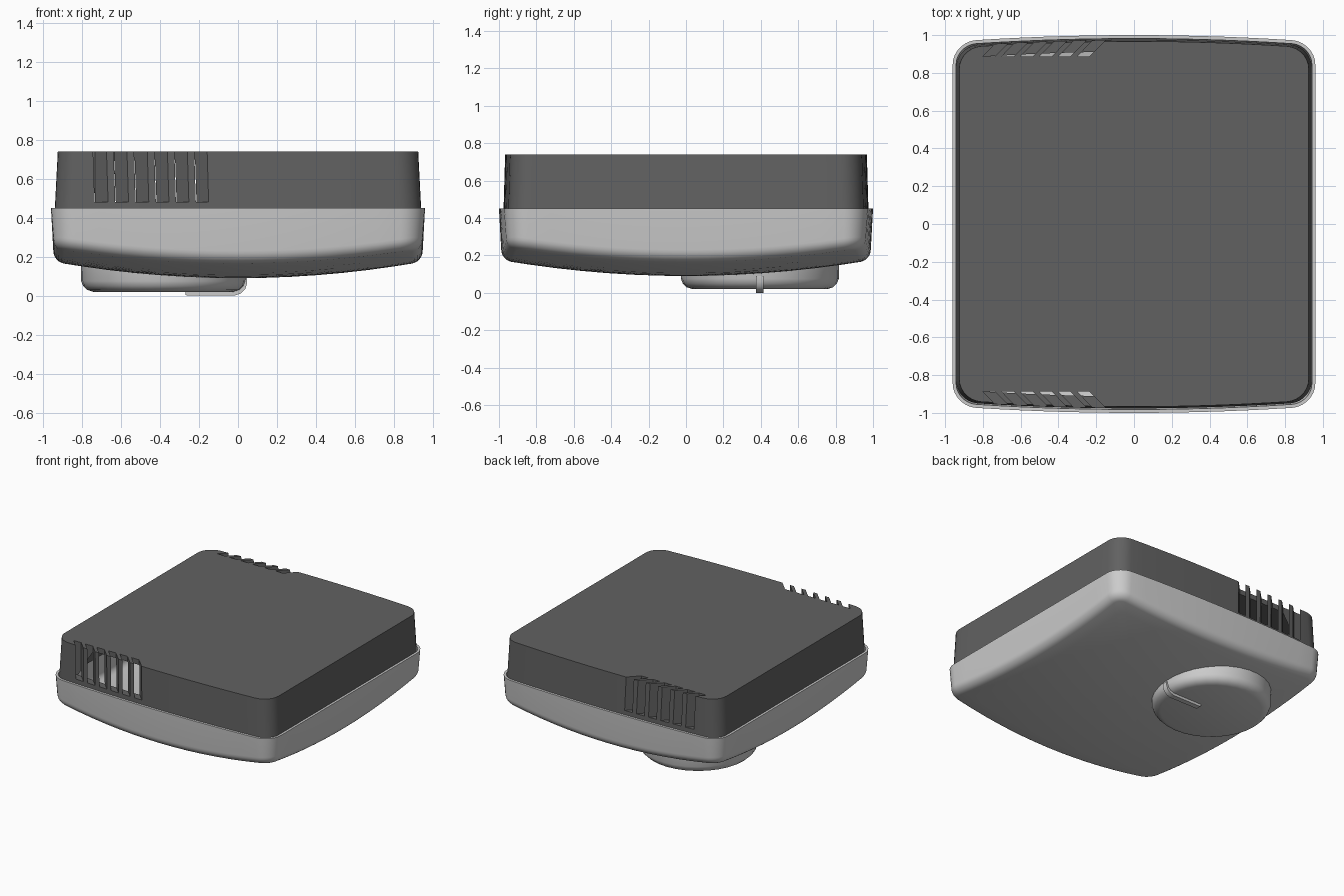
import bpy, bmesh, math
from math import sin, cos, pi

cube = bpy.data.objects.get("Cube")
if cube:
    bpy.data.objects.remove(cube, do_unlink=True)

EDGE, ARC = 14, 7          # segments per side and per corner


def material(name, value):
    m = bpy.data.materials.new(name)
    m.use_nodes = True
    color = (value, value, value, 1)
    m.diffuse_color = color
    m.node_tree.nodes["Principled BSDF"].inputs["Base Color"].default_value = color
    return m


def outline(hx, hy, r, bow=0.035):
    """Rounded rectangle whose front and back sides bulge outward."""
    pts = []
    for k, (sx, sy) in enumerate([(1, 1), (-1, 1), (-1, -1), (1, -1)]):
        cx, cy = sx * (hx - r), sy * (hy - r)
        for i in range(ARC + 1):
            a = (k + i / ARC) * pi / 2
            pts.append((cx + r * cos(a), cy + r * sin(a)))
        nx, ny = [(-1, 1), (-1, -1), (1, -1), (1, 1)][k]
        a = (k + 1) * pi / 2
        x0, y0 = pts[-1]
        x1, y1 = nx * (hx - r) + r * cos(a), ny * (hy - r) + r * sin(a)
        for i in range(1, EDGE):
            t = i / EDGE
            pts.append((x0 + (x1 - x0) * t, y0 + (y1 - y0) * t))
    return [(x, y * (1 - bow * (x / hx) ** 2)) for x, y in pts]


def make_object(name, bm, mat=None, angle=30):
    bmesh.ops.recalc_face_normals(bm, faces=bm.faces)
    me = bpy.data.meshes.new(name)
    bm.to_mesh(me)
    bm.free()
    ob = bpy.data.objects.new(name, me)
    bpy.context.collection.objects.link(ob)
    if mat:
        me.materials.append(mat)
    if angle:
        smooth(ob, angle)
    return ob


def smooth(ob, angle):
    bpy.ops.object.select_all(action='DESELECT')
    ob.select_set(True)
    bpy.context.view_layer.objects.active = ob
    bpy.ops.object.shade_smooth_by_angle(angle=math.radians(angle))


def skin(rings):
    """Bridge rings of equal point count and cap both ends."""
    bm = bmesh.new()
    loops = [[bm.verts.new(p) for p in ring] for ring in rings]
    n = len(loops[0])
    for a, b in zip(loops, loops[1:]):
        for i in range(n):
            j = (i + 1) % n
            bm.faces.new((a[i], a[j], b[j], b[i]))
    bm.faces.new(loops[0])
    bm.faces.new(loops[-1])
    return bm


def prism(bm, pts, offset):
    """Extrude a polygon of 3D points along an offset."""
    a = [bm.verts.new(p) for p in pts]
    b = [bm.verts.new([c + d for c, d in zip(p, offset)]) for p in pts]
    bm.faces.new(a)
    bm.faces.new(b)
    for i in range(len(pts)):
        j = (i + 1) % len(pts)
        bm.faces.new((a[i], a[j], b[j], b[i]))


dark = material("dark_grey", 0.12)


# Front cover: thin shell with a domed face and rounded rim
def dome(x, y):
    return 0.09 + 0.094 * x * x + 0.087 * y * y


def cover_side(inset, radius, lift):
    def ring(d):
        return outline(0.96 - d, 1.0 - d, 0.125 - d)
    rings = [[(x, y, 0.45) for x, y in ring(inset)]]
    for i in range(7):
        a = i / 6 * pi / 2
        d = inset + 0.012 + radius * (1 - cos(a))
        rise = lift + radius * (1 - sin(a))
        rings.append([(x, y, dome(x, y) + rise) for x, y in ring(d)])
    edge = ring(inset + 0.012 + radius)
    for s in (0.9, 0.75, 0.6, 0.45, 0.3, 0.15, 0.04):
        rings.append([(x * s, y * s, dome(x * s, y * s) + lift) for x, y in edge])
    return rings


make_object("front_cover",
            skin(cover_side(0, 0.055, 0)[::-1] + cover_side(0.018, 0.04, 0.03)))

# Back housing: open box with tapered walls
WALL = 0.062


def housing_ring(hx, hy, z, d=0):
    return [(x, y, z) for x, y in outline(hx - d, hy - d, 0.115 - d)]


housing = make_object("back_housing", skin([
    housing_ring(0.925, 0.967, 0.74),
    housing_ring(0.941, 0.976, 0.43),
    housing_ring(0.941, 0.976, 0.43, WALL),
    housing_ring(0.925, 0.967, 0.70, WALL),
]), dark, None)

# Slanted vent slots on the front and back walls
bm = bmesh.new()
for side in (-1, 1):
    for k in range(6):
        x = -0.8 + 0.1 * k
        pts = [(x, side * 0.888, 0.48), (x + 0.065, side * 0.888, 0.48),
               (x + 0.195, side * 1.02, 0.48), (x + 0.13, side * 1.02, 0.48)]
        prism(bm, pts, (0, 0, 0.4))
cutter = make_object("vent_cutter", bm, None, None)
cutter.hide_render = True
mod = housing.modifiers.new("vents", 'BOOLEAN')
mod.operation = 'DIFFERENCE'
mod.solver = 'EXACT'
mod.object = cutter
bpy.context.view_layer.objects.active = housing
bpy.ops.object.modifier_apply(modifier=mod.name)
bpy.data.objects.remove(cutter, do_unlink=True)
smooth(housing, 30)

# Round dial with a rounded lower edge
KX, KY, SEG = -0.383, 0.395, 32
profile = [(0.425, 0.185), (0.422, 0.075), (0.412, 0.05),
           (0.392, 0.03), (0.36, 0.02)]
make_object("dial", skin([
    [(KX + r * cos(2 * pi * i / SEG), KY + r * sin(2 * pi * i / SEG), z)
     for i in range(SEG)] for r, z in profile]), None, 40)

# Raised pointer rib running over the dial edge
rib = [(-0.27, 0.04), (-0.27, 0.005), (-0.26, 0), (-0.02, 0), (0.015, 0.012),
       (0.036, 0.032), (0.046, 0.06), (0.046, 0.09), (0, 0.09), (-0.03, 0.04)]
bm = bmesh.new()
prism(bm, [(x, KY - 0.02, z) for x, z in rib], (0, 0.04, 0))
make_object("dial_pointer", bm)
